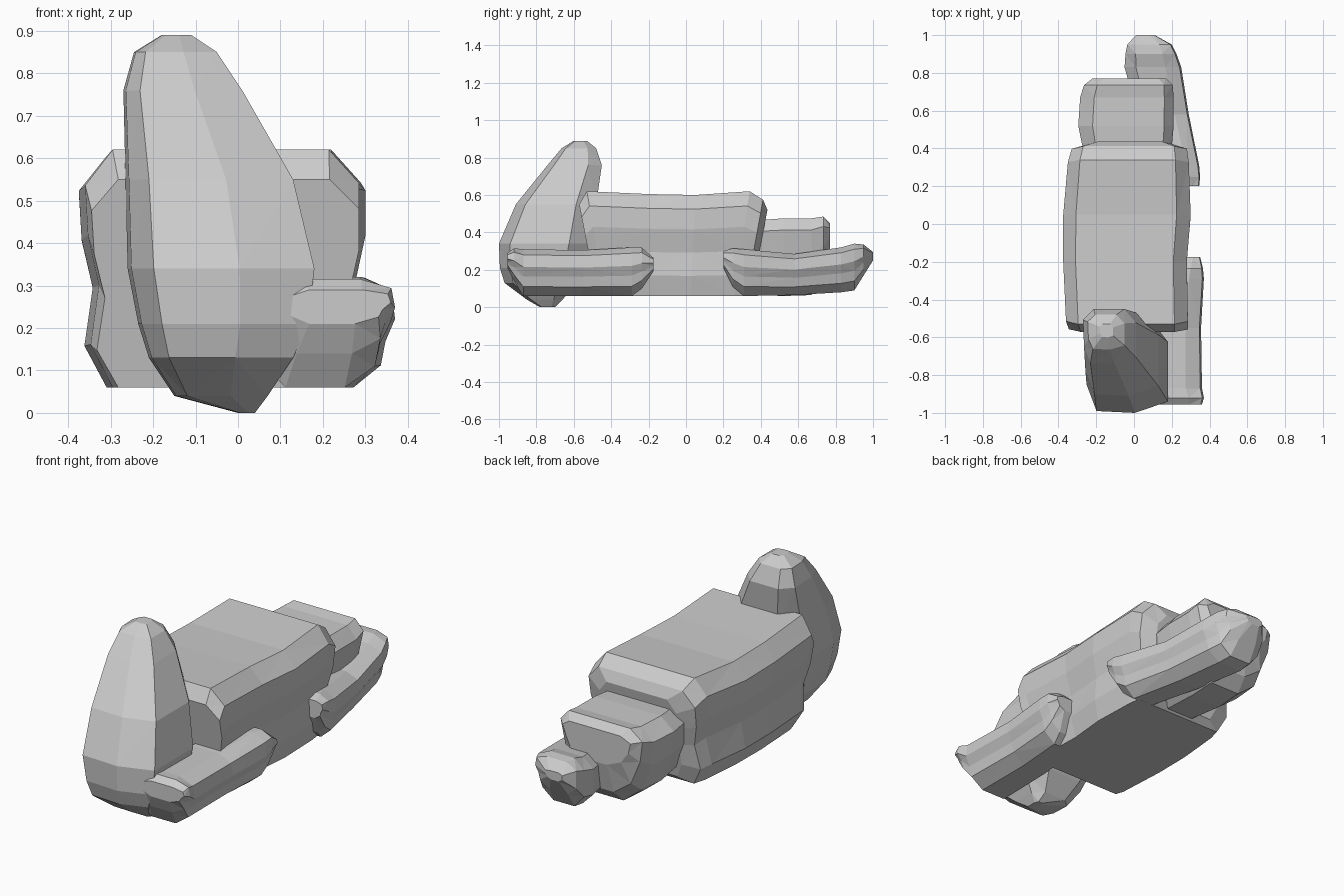
import bpy, bmesh


def loft(name, profile, stations, axis, taper=0.0):
    """Skin a unit profile through stations (position, u0, u1, v0, v1).
    taper shortens the lofted length towards the bottom of the profile."""
    bm = bmesh.new()
    mid = (stations[0][0] + stations[-1][0]) / 2
    vmin = min(s[3] for s in stations)
    vmax = max(s[4] for s in stations)
    rings = []
    for p, u0, u1, v0, v1 in stations:
        ring = []
        for u, v in profile:
            a, b = u0 + u * (u1 - u0), v0 + v * (v1 - v0)
            q = mid + (p - mid) * (1 - taper * (vmax - b) / (vmax - vmin))
            ring.append(bm.verts.new((a, q, b) if axis == 'Y' else (a, b, q)))
        rings.append(ring)
    n = len(profile)
    for r, s in zip(rings, rings[1:]):
        for i in range(n):
            j = (i + 1) % n
            bm.faces.new((r[i], r[j], s[j], s[i]))
    bm.faces.new(rings[0])
    bm.faces.new(rings[-1])
    bmesh.ops.triangulate(bm, faces=bm.faces[:])
    bmesh.ops.recalc_face_normals(bm, faces=bm.faces)
    me = bpy.data.meshes.new(name)
    bm.to_mesh(me)
    bm.free()
    ob = bpy.data.objects.new(name, me)
    bpy.context.collection.objects.link(ob)
    return ob


# Big central boulder: flat base, slight waist, ends sloping in towards the base
block = [(0.1, 0), (0.93, 0), (0.97, 0.2), (0.96, 0.43), (1, 0.66), (1, 0.86),
         (0.89, 1), (0.1, 1), (0, 0.85), (0.01, 0.64), (0.05, 0.43), (0.02, 0.18)]
loft("main_boulder", block, [
    (-0.585, -0.345, 0.285, 0.06, 0.55),
    (-0.53, -0.36, 0.285, 0.06, 0.62),
    (-0.20, -0.375, 0.28, 0.06, 0.605),
    (0.05, -0.375, 0.30, 0.06, 0.60),
    (0.34, -0.35, 0.29, 0.06, 0.62),
    (0.42, -0.33, 0.28, 0.06, 0.575),
    (0.455, -0.24, 0.20, 0.09, 0.52)], 'Y', 0.21)

# Upright stone at the front, lofted upwards
upright = [(0.14, 0.02), (0.6, 0), (1, 0.12), (1, 0.75),
           (0.78, 1), (0.2, 1), (0, 0.8), (0.02, 0.3)]
loft("upright_stone", upright, [
    (0.00, 0.00, 0.04, -0.78, -0.70),
    (0.04, -0.15, 0.07, -0.85, -0.66),
    (0.13, -0.21, 0.13, -0.97, -0.59),
    (0.21, -0.235, 0.165, -0.995, -0.54),
    (0.34, -0.26, 0.18, -1.00, -0.50),
    (0.55, -0.265, 0.13, -0.91, -0.48),
    (0.76, -0.27, 0.01, -0.74, -0.45),
    (0.85, -0.245, -0.05, -0.665, -0.48),
    (0.89, -0.18, -0.11, -0.60, -0.53)], 'Z')

# Lower boulder behind the main one, narrowing to its base
keel = [(0.35, 0), (0.7, 0), (0.88, 0.2), (0.95, 0.55), (1, 0.85),
        (0.9, 1), (0.15, 1), (0, 0.85), (0.03, 0.55), (0.14, 0.2)]
loft("rear_boulder", keel, [
    (0.30, -0.25, 0.19, 0.07, 0.46),
    (0.52, -0.295, 0.21, 0.06, 0.475),
    (0.67, -0.285, 0.21, 0.065, 0.475),
    (0.735, -0.265, 0.205, 0.13, 0.485),
    (0.77, -0.22, 0.17, 0.28, 0.45)], 'Y')

# Two long low slabs along the right side
slab = [(0.2, 0), (0.65, 0), (0.88, 0.2), (0.92, 0.42), (1, 0.62),
        (0.97, 0.88), (0.72, 1), (0.2, 1), (0, 0.8), (0, 0.25)]
loft("front_right_slab", slab, [
    (-0.955, 0.12, 0.36, 0.21, 0.29),
    (-0.92, 0.08, 0.37, 0.14, 0.315),
    (-0.87, 0.05, 0.36, 0.06, 0.31),
    (-0.55, 0.06, 0.355, 0.06, 0.305),
    (-0.29, 0.09, 0.37, 0.06, 0.32),
    (-0.235, 0.13, 0.365, 0.10, 0.318),
    (-0.175, 0.22, 0.35, 0.19, 0.265)], 'Y')
loft("rear_right_slab", slab, [
    (0.20, 0.22, 0.345, 0.21, 0.30),
    (0.25, 0.15, 0.35, 0.11, 0.315),
    (0.31, 0.10, 0.345, 0.06, 0.31),
    (0.58, 0.02, 0.29, 0.065, 0.285),
    (0.83, -0.05, 0.25, 0.08, 0.32),
    (0.90, -0.045, 0.225, 0.09, 0.34),
    (0.95, -0.035, 0.20, 0.17, 0.335),
    (1.00, 0.01, 0.11, 0.25, 0.295)], 'Y')
